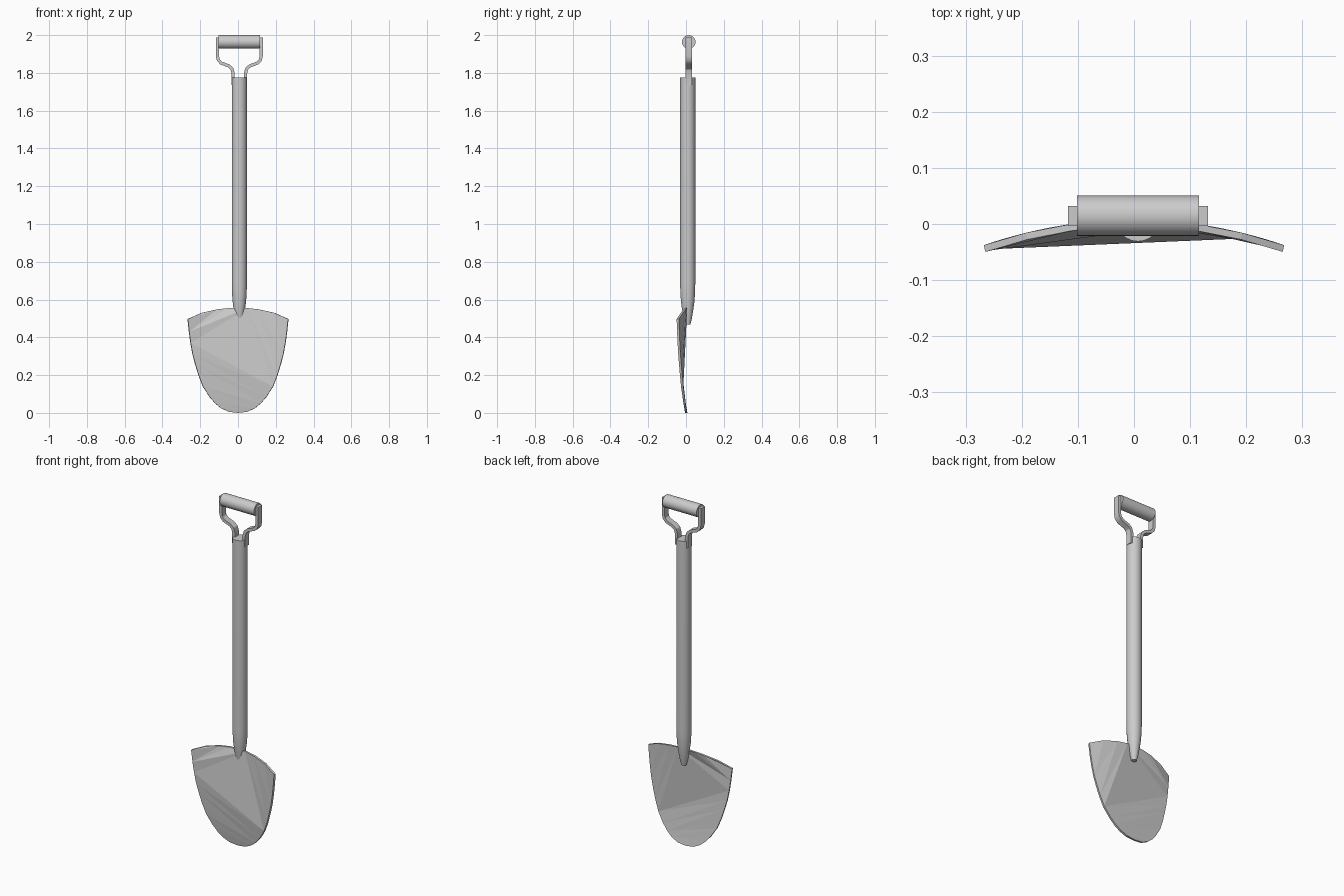
import bpy, bmesh, math
from mathutils import Vector

cube = bpy.data.objects.get("Cube")
if cube:
    bpy.data.objects.remove(cube)

steel = bpy.data.materials.new("plain_grey")
steel.use_nodes = True
GREY = (0.6, 0.6, 0.6, 1)
steel.diffuse_color = GREY
steel.node_tree.nodes["Principled BSDF"].inputs["Base Color"].default_value = GREY

CX, CY = 0.007, 0.009      # shaft axis
HY = 0.0145                # handle depth position


def finish(name, bm, smooth=None):
    bmesh.ops.recalc_face_normals(bm, faces=bm.faces)
    mesh = bpy.data.meshes.new(name)
    bm.to_mesh(mesh)
    bm.free()
    mesh.materials.append(steel)
    ob = bpy.data.objects.new(name, mesh)
    bpy.context.collection.objects.link(ob)
    if smooth:
        bpy.ops.object.select_all(action='DESELECT')
        ob.select_set(True)
        bpy.context.view_layer.objects.active = ob
        bpy.ops.object.shade_smooth_by_angle(angle=math.radians(smooth))
    return ob


def lathe(name, profile, centre, axis, sides):
    """Closed turned part from (radius, position) pairs along z or x."""
    bm = bmesh.new()
    rings = []
    for r, h in profile:
        ring = []
        for i in range(sides):
            a = 2 * math.pi * i / sides
            u, v = r * math.cos(a), r * math.sin(a)
            offset = Vector((u, v, h)) if axis == 'z' else Vector((h, u, v))
            ring.append(bm.verts.new(Vector(centre) + offset))
        rings.append(ring)
    for a, b in zip(rings, rings[1:]):
        for i in range(sides):
            j = (i + 1) % sides
            bm.faces.new((a[i], a[j], b[j], b[i]))
    bm.faces.new(rings[0])
    bm.faces.new(rings[-1])
    return finish(name, bm, 35)


# Blade: curved outline, filled with long flat facets
half = [(0.05, 0.555), (0.11, 0.548), (0.19, 0.53), (0.265, 0.497),
        (0.258, 0.43), (0.25, 0.37), (0.239, 0.31), (0.226, 0.26),
        (0.208, 0.2), (0.185, 0.14), (0.15, 0.085), (0.12, 0.05),
        (0.09, 0.025), (0.05, 0.006)]
n = len(half)
outline = half + [(0, 0)] + [(-x, z) for x, z in reversed(half)]
total = len(outline)


def zipper(left, right):
    """Triangles between two chains of outline indices."""
    tris, i, j = [], 0, 0
    while i < len(left) - 1 or j < len(right) - 1:
        step_left = j == len(right) - 1 or (
            i < len(left) - 1 and i * (len(right) - 1) <= j * (len(left) - 1))
        k = left[i + 1] if step_left else right[j + 1]
        if k not in (left[i], right[j]):
            tris.append((left[i], right[j], k))
        if step_left:
            i += 1
        else:
            j += 1
    return tris


apex, low, corner = 0, 9, 3
far = total - 1 - 5
far_corner = total - 1 - corner
tris = [(apex, low, far)]
tris += zipper(list(range(low, corner - 1, -1)), list(range(apex, corner + 1)))
tris += zipper(list(range(far, far_corner + 1)),
               [apex] + list(range(total - 1, far_corner - 1, -1)))
tris += zipper(list(range(far, n - 1, -1)), list(range(low, n + 1)))

bm = bmesh.new()
front, back = [], []
for x, z in outline:
    y = -0.65 * x * x
    front.append(bm.verts.new((x, y - 0.004, z)))
    back.append(bm.verts.new((x * 1.01, y + 0.008, z)))
for side in (front, back):
    for t in tris:
        if len(set(t)) == 3:
            vs = [side[k] for k in t]
            if not bm.faces.get(vs):
                bm.faces.new(vs)
for i in range(total):
    j = (i + 1) % total
    bm.faces.new((front[i], front[j], back[j], back[i]))
finish("blade", bm)

# Shaft with a tapered lower end
lathe("shaft", [(0.014, 0.467), (0.022, 0.5), (0.03, 0.548), (0.036, 0.592),
                (0.039, 0.64), (0.04, 0.68), (0.04, 1.775)],
      (CX, CY, 0), 'z', 24)

# Grip bar
lathe("grip", [(0.036, -0.109), (0.036, 0.109)], (CX, HY, 1.964), 'x', 24)

# Two bent straps joining the grip to the shaft
path = [Vector(p) for p in ((0.116, 1.987), (0.116, 1.89), (0.111, 1.868),
                            (0.096, 1.852), (0.056, 1.837), (0.04, 1.823),
                            (0.033, 1.8), (0.033, 1.737))]
for side, label in ((1, "left_strap"), (-1, "right_strap")):
    bm = bmesh.new()
    rings = []
    for i, p in enumerate(path):
        d_in = (p - path[max(i - 1, 0)]).normalized()
        d_out = (path[min(i + 1, len(path) - 1)] - p).normalized()
        d = (d_in + d_out).normalized()
        normal = Vector((-d.y, d.x)) * 0.0085
        rings.append([bm.verts.new((CX + side * q.x, HY + w, q.y))
                      for q, w in ((p + normal, -0.018), (p + normal, 0.018),
                                   (p - normal, 0.018), (p - normal, -0.018))])
    for a, b in zip(rings, rings[1:]):
        for i in range(4):
            j = (i + 1) % 4
            bm.faces.new((a[i], a[j], b[j], b[i]))
    bm.faces.new(rings[0])
    bm.faces.new(rings[-1])
    finish(label, bm, 30)
